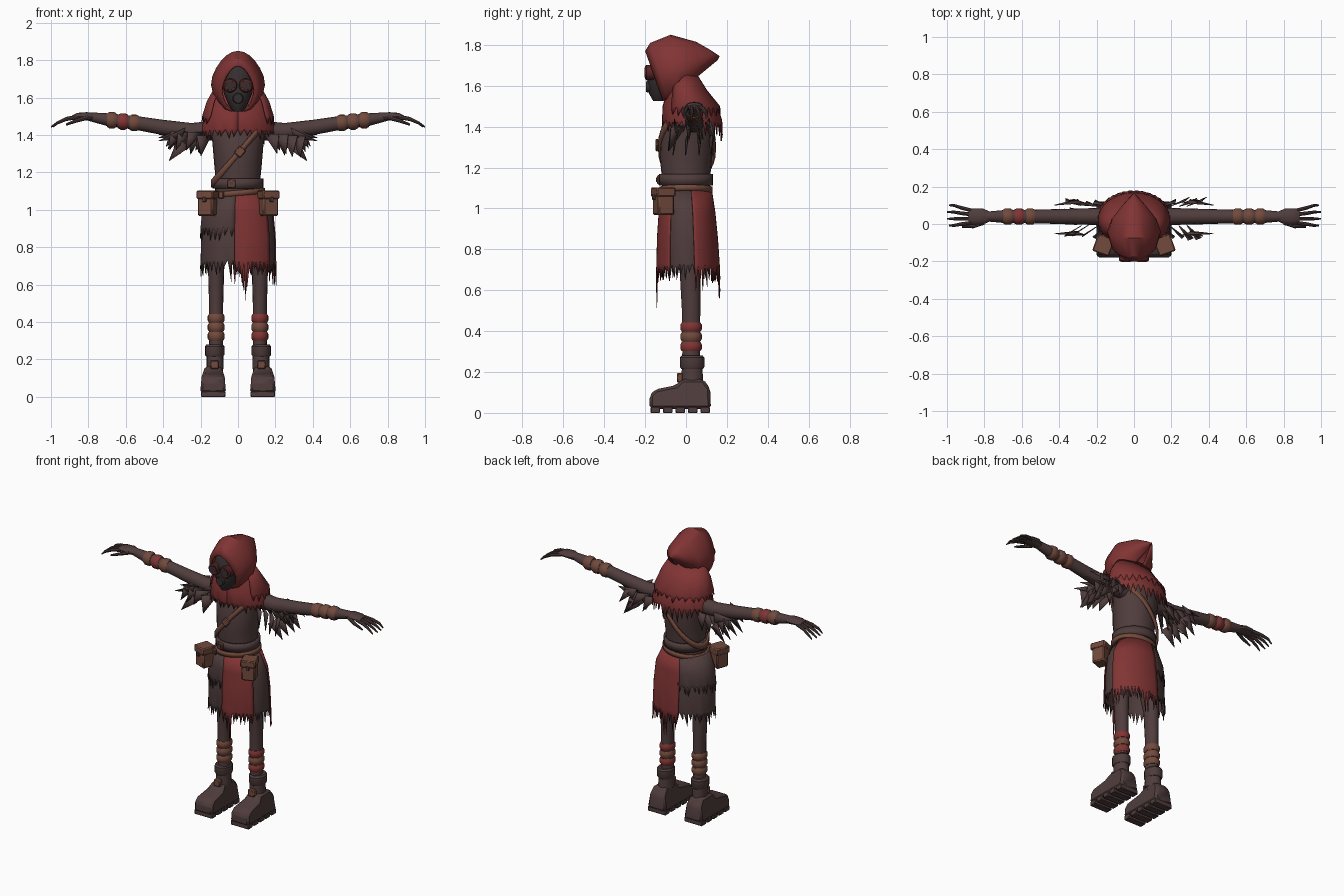
import bpy, bmesh, math, random
from mathutils import Vector, Matrix

random.seed(4)
if "Cube" in bpy.data.objects:
    bpy.data.objects.remove(bpy.data.objects["Cube"], do_unlink=True)


def material(name, r, g, b):
    m = bpy.data.materials.new(name)
    m.use_nodes = True
    m.diffuse_color = (r, g, b, 1)
    bsdf = m.node_tree.nodes["Principled BSDF"]
    bsdf.inputs["Base Color"].default_value = (r, g, b, 1)
    bsdf.inputs["Roughness"].default_value = 0.9
    return m


DARK = material("dark cloth", 0.08, 0.046, 0.046)
RED = material("faded red cloth", 0.22, 0.034, 0.034)
BROWN = material("brown leather", 0.17, 0.068, 0.045)
MASK = material("black mask", 0.035, 0.027, 0.028)
LENS = material("dark red lens", 0.10, 0.02, 0.02)


def make(name, verts, faces, mat, thick=0, bevel=0):
    bm = bmesh.new()
    vs = [bm.verts.new(v) for v in verts]
    for f in faces:
        bm.faces.new([vs[i] for i in f])
    bmesh.ops.recalc_face_normals(bm, faces=bm.faces)
    me = bpy.data.meshes.new(name)
    bm.to_mesh(me)
    bm.free()
    me.materials.append(mat)
    ob = bpy.data.objects.new(name, me)
    bpy.context.collection.objects.link(ob)
    if thick:
        ob.modifiers.new("thickness", "SOLIDIFY").thickness = thick
    if bevel:
        ob.modifiers.new("soft edges", "BEVEL").width = bevel
    return ob


def loft(name, rings, mat, axis="z", n=16):
    """Closed body through elliptical rings (centre, radius a, radius b)."""
    verts = []
    for c, a, b in rings:
        for i in range(n):
            t = math.tau * i / n
            u, v = a * math.cos(t), b * math.sin(t)
            off = {"z": (u, v, 0), "x": (0, u, v), "y": (u, 0, v)}[axis]
            verts.append(Vector(c) + Vector(off))
    faces = [(k * n + i, k * n + (i + 1) % n, k * n + n + (i + 1) % n, k * n + n + i)
             for k in range(len(rings) - 1) for i in range(n)]
    faces += [tuple(range(n)), tuple(range(len(verts) - n, len(verts)))]
    return make(name, verts, faces, mat)


def rag(name, rings, a0, a1, n, mat, drop, grow=0.0):
    """Draped cloth (z, centre y, rx, ry) between two angles, with a torn hem."""
    def at(ring, deg):
        z, cy, rx, ry = ring
        t = math.radians(deg)
        return ((rx + grow) * math.cos(t), cy + (ry + grow) * math.sin(t), z)
    step = (a1 - a0) / n
    verts = [at(r, a0 + step * i) for r in rings for i in range(n + 1)]
    w = n + 1
    faces = [(k * w + i, k * w + i + 1, k * w + w + i + 1, k * w + w + i)
             for k in range(len(rings) - 1) for i in range(n)]
    base = (len(rings) - 1) * w
    for i in range(n):
        deg = a0 + step * (i + 0.5)
        x, y, z = at(rings[-1], deg + random.uniform(-3, 3))
        verts.append((x * 1.02, y * 1.02, z - drop(deg) * random.uniform(0.5, 1)))
        faces.append((base + i, base + i + 1, len(verts) - 1))
    return make(name, verts, faces, mat, thick=0.004)


def band(name, z, cy, rx, ry, h, tilt, mat, n=32):
    """Strap running round the body, tilted sideways."""
    verts = []
    for dz in (-h / 2, h / 2):
        for i in range(n):
            t = math.tau * i / n
            verts.append((rx * math.cos(t), cy + ry * math.sin(t), z + dz + tilt * math.cos(t)))
    faces = [(i, (i + 1) % n, n + (i + 1) % n, n + i) for i in range(n)]
    return make(name, verts, faces, mat, thick=0.012)


def box(name, c, size, mat, rot=0, bevel=0.005, roll=0):
    m = Matrix.Translation(c) @ Matrix.Rotation(rot, 4, "Z") @ Matrix.Rotation(roll, 4, "Y")
    verts = [m @ Vector((x * size[0] / 2, y * size[1] / 2, z * size[2] / 2))
             for x in (-1, 1) for y in (-1, 1) for z in (-1, 1)]
    faces = [(0, 1, 3, 2), (4, 6, 7, 5), (0, 4, 5, 1), (2, 3, 7, 6), (0, 2, 6, 4), (1, 5, 7, 3)]
    return make(name, verts, faces, mat, bevel=bevel)


# Torso and masked head
loft("torso", [((0, 0, 1.06), .13, .115), ((0, 0, 1.15), .118, .118), ((0, 0, 1.25), .128, .128),
               ((0, .01, 1.36), .137, .133), ((0, .02, 1.44), .15, .115),
               ((0, .01, 1.5), .1, .08), ((0, -.03, 1.6), .05, .05)], DARK, n=24)
loft("masked_head", [((0, -.13, 1.525), .025, .03), ((0, -.125, 1.56), .05, .055),
                     ((0, -.11, 1.62), .075, .078), ((0, -.10, 1.69), .085, .082),
                     ((0, -.09, 1.75), .075, .07), ((0, -.09, 1.79), .03, .03)], MASK, n=20)
loft("mask_snout", [((0, -.16, 1.60), .034, .036), ((0, -.195, 1.595), .024, .026)], MASK, "y", 12)

# Hood: pointed arches from front rim to trailing tip (y, z centre, half width, half height, lean)
hood = [(-.155, 1.645, .088, .125, -.045), (-.13, 1.66, .12, .15, -.045), (-.045, 1.685, .145, .165, -.03),
        (.03, 1.69, .12, .125, .02), (.09, 1.71, .07, .065, .03), (.16, 1.735, .008, .01, .005)]
N = 20
verts = []
for y, z, w, h, lean in hood:
    for i in range(N + 1):
        t = math.radians(-70 + 320 * i / N)
        s = math.sin(t)
        verts.append((w * math.cos(t) * (1 - .22 * max(0, s)), y + lean * s, z + h * s))
faces = [(k * (N + 1) + i, k * (N + 1) + i + 1, (k + 1) * (N + 1) + i + 1, (k + 1) * (N + 1) + i)
         for k in range(len(hood) - 1) for i in range(N)]
make("hood", verts, faces, RED, thick=0.008)

# Cape in two torn layers
cape = [(1.66, -.01, .11, .05), (1.58, 0, .155, .09), (1.50, .02, .18, .135), (1.43, .03, .197, .147)]
rag("cape", cape, -90, 270, 36, RED, lambda a: .06 + .05 * max(0, math.sin(math.radians(a))))
rag("cape_upper_layer", cape[:3], -40, 220, 20, RED, lambda a: .055, grow=.012)

# Skirt with dark overlay and red panels
skirt = [(1.09, 0, .135, .118), (.98, .005, .185, .13), (.86, .007, .197, .14), (.73, .01, .2, .146)]
rag("skirt", skirt, -90, 270, 44, DARK, lambda a: .09)
rag("skirt_overlay", skirt[:2] + [(.91, .007, .192, .136)], -258, -95, 18, DARK, lambda a: .08, grow=.008)
rag("front_red_panel", skirt, -95, -35, 9, RED,
    lambda a: .28 if -86 < a < -78 else .09, grow=.009)
rag("back_red_panel", skirt, 12, 105, 14, RED,
    lambda a: .25 if 75 < a < 82 else .14, grow=.009)

# Belts and chest strap
band("waist_belt", 1.14, 0, .135, .132, .055, 0, DARK)
band("hip_belt", 1.09, 0, .145, .13, .03, .012, BROWN)
band("chest_strap", 1.30, .005, .145, .141, .04, .16, BROWN)
box("waist_buckle", (-.035, -.135, 1.14), (.045, .014, .045), BROWN)
box("waist_buckle_inset", (-.035, -.143, 1.14), (.022, .006, .022), DARK, bevel=0)
box("hip_buckle", (-.09, -.115, 1.08), (.03, .014, .04), BROWN, rot=-.4)
box("strap_buckle", (.01, -.142, 1.31), (.05, .014, .045), BROWN, roll=-.85)

# Toe-to-heel outline of the boot (y, z)
boot = [(-.178, .02), (-.178, .085), (-.15, .115), (-.05, .135), (-.02, .165),
        (.085, .165), (.118, .12), (.122, .02)]
wraps = {1: (RED, BROWN, RED), -1: (BROWN, BROWN, BROWN)}
arm_wraps = {1: (BROWN, BROWN, BROWN), -1: (BROWN, RED, BROWN)}

for s, side in ((1, "left_"), (-1, "right_")):
    # Goggles
    loft(side + "goggle_rim", [((s * .042, -.15, 1.665), .036, .036), ((s * .042, -.193, 1.665), .038, .038),
                               ((s * .042, -.2, 1.665), .032, .032)], LENS, "y", 20)
    loft(side + "goggle_lens", [((s * .042, -.19, 1.665), .026, .026), ((s * .042, -.203, 1.665), .024, .024)],
         MASK, "y", 20)

    # Arm, wraps and hand
    loft(side + "arm", [((s * .08, .04, 1.425), .05, .055), ((s * .25, .04, 1.418), .044, .046),
                        ((s * .4, .04, 1.44), .04, .041), ((s * .55, .04, 1.465), .036, .037),
                        ((s * .7, .04, 1.482), .034, .034), ((s * .79, .04, 1.497), .026, .024)], DARK, "x")
    for x, m in zip((.555, .615, .675), arm_wraps[s]):
        z = 1.465 + (x - .555) * .115
        loft(side + "arm_wrap", [((s * (x - .026), .04, z), .036, .036), ((s * (x - .012), .04, z), .044, .044),
                                 ((s * (x + .012), .04, z), .044, .044), ((s * (x + .026), .04, z), .036, .036)], m, "x")
    loft(side + "palm", [((s * .77, .04, 1.494), .026, .024), ((s * .81, .04, 1.5), .044, .022),
                         ((s * .86, .04, 1.5), .043, .018), ((s * .885, .04, 1.494), .034, .012)], DARK, "x", 12)
    for k in range(4):
        y, tip = .008 + k * .021, -.008 + k * .036
        reach = .99 if k in (0, 3) else 1.0
        loft(side + "finger", [((s * .86, y, 1.496), .01, .012), ((s * .92, (y + tip) / 2, 1.485), .01, .011),
                               ((s * .965, tip, 1.465), .008, .009), ((s * reach, tip, 1.443), .004, .005)],
             DARK, "x", 8)
    loft(side + "thumb", [((s * .8, .01, 1.495), .014, .013), ((s * .86, -.012, 1.478), .011, .011),
                          ((s * .92, -.015, 1.455), .005, .006)], DARK, "x", 8)

    # Torn sleeve scraps hanging from the shoulder
    verts, faces = [], []
    for y in (-.06, .0, .06, .11):
        for x in (.17, .22, .27, .31):
            j = random.uniform(-.015, .015)
            k = len(verts)
            verts += [(s * (x - .03), y * .6 + .03, 1.41 + j), (s * (x + .05), y + j, 1.41 + j),
                      (s * (x + .05 + 2 * j), y * 1.2 + j, 1.31 + 2 * j)]
            faces.append((k, k + 1, k + 2))
        k = len(verts)
        verts += [(s * .26, y, 1.335), (s * .32, y + .02, 1.385), (s * .37, y * 1.1, 1.26),
                  (s * .28, y, 1.44), (s * .30, y + .02, 1.38), (s * .425, y * .9, 1.385 + y * .3)]
        faces += [(k, k + 1, k + 2), (k + 3, k + 4, k + 5)]
    make(side + "sleeve_scraps", verts, faces, DARK, thick=0.004)

    # Belt pouch with flap and stud
    turn = s * .35
    box(side + "pouch", (s * .163, -.11, 1.03), (.085, .085, .125), BROWN, turn, .008)
    box(side + "pouch_flap", (s * .163, -.112, 1.08), (.094, .098, .045), BROWN, turn, .006)
    front = Matrix.Rotation(turn, 3, "Z") @ Vector((0, -.05, 0))
    box(side + "pouch_stud", (s * .163 + front.x, -.11 + front.y, 1.055), (.02, .014, .025), DARK, turn, .003)

    # Leg and shin wraps
    x = s * .117
    loft(side + "leg", [((x, .025, .15), .04, .045), ((x, .025, .32), .037, .043), ((x, .025, .5), .038, .045),
                        ((x, .02, .68), .043, .05), ((s * .105, .01, .85), .06, .07),
                        ((s * .07, 0, 1.07), .06, .09)], DARK)
    for z, m in zip((.42, .372, .324), wraps[s]):
        loft(side + "shin_wrap", [((x, .025, z - .022), .039, .046), ((x, .025, z - .01), .046, .053),
                                  ((x, .025, z + .01), .046, .053), ((x, .025, z + .022), .039, .046)], m)

    # Boot: cuff, ankle strap, tapered foot, treaded sole
    x = s * .125
    loft(side + "boot_cuff", [((x, .03, .215), .046, .053), ((x, .03, .225), .052, .06),
                              ((x, .03, .27), .052, .06), ((x, .03, .28), .044, .052)], DARK)
    loft(side + "boot_ankle", [((x, .03, .13), .044, .056), ((x, .03, .22), .043, .05)], DARK)
    box(side + "boot_strap_buckle", (x, -.03, .172), (.045, .03, .045), BROWN)
    n = len(boot)
    verts = [(s * .133 + e * (.068 if z < .1 else .068 - (z - .09) * .35), y, z) for e in (-1, 1) for y, z in boot]
    faces = [tuple(range(n)), tuple(range(n, 2 * n))]
    faces += [(i, (i + 1) % n, n + (i + 1) % n, n + i) for i in range(n)]
    make(side + "boot_foot", verts, faces, DARK, bevel=.014)
    for k in range(5):
        box(side + "sole_tread", (s * .133, -.15 + k * .061, .015), (.13, .045, .03), DARK, bevel=.003)

# Smooth shading with sharp creases
bpy.ops.object.select_all(action="DESELECT")
for ob in bpy.context.scene.objects:
    if ob.type == "MESH":
        ob.select_set(True)
        bpy.context.view_layer.objects.active = ob
bpy.ops.object.shade_smooth_by_angle(angle=math.radians(35))
